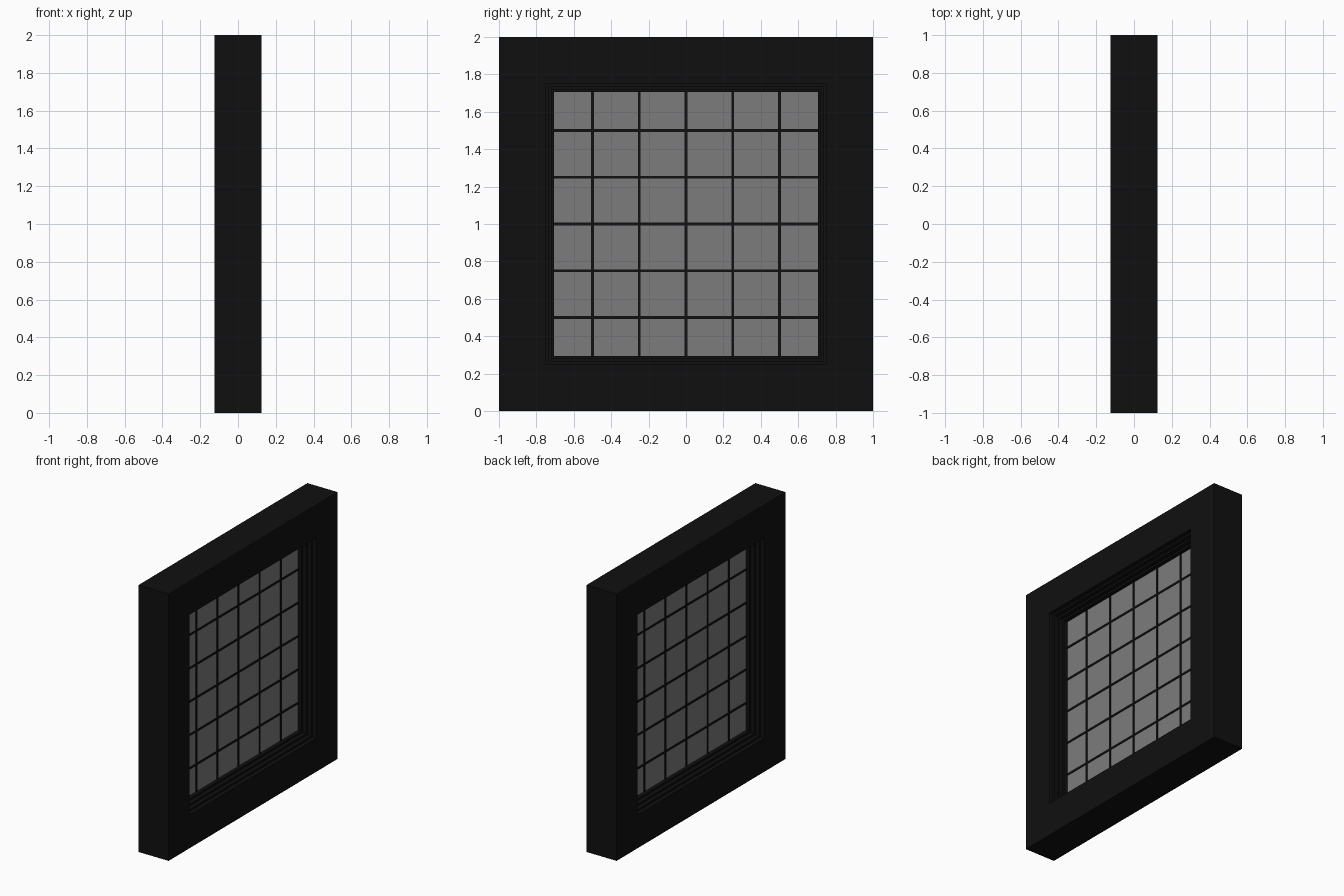
import bpy
import bmesh
from mathutils import Vector

cube = bpy.data.objects.get("Cube")
if cube:
    bpy.data.objects.remove(cube, do_unlink=True)


def make_material(name, value):
    mat = bpy.data.materials.new(name)
    mat.use_nodes = True
    colour = (value, value, value, 1)
    mat.diffuse_color = colour
    mat.node_tree.nodes["Principled BSDF"].inputs["Base Color"].default_value = colour
    return mat


black = make_material("black frame", 0.005)
grey = make_material("grey glass", 0.2)


def add_object(name, bm, mat):
    bmesh.ops.recalc_face_normals(bm, faces=bm.faces)
    mesh = bpy.data.meshes.new(name)
    bm.to_mesh(mesh)
    bm.free()
    mesh.materials.append(mat)
    obj = bpy.data.objects.new(name, mesh)
    bpy.context.collection.objects.link(obj)
    return obj


def box(name, size, centre, mat):
    bm = bmesh.new()
    bmesh.ops.create_cube(bm, size=1)
    bmesh.ops.scale(bm, vec=Vector(size), verts=bm.verts)
    bmesh.ops.translate(bm, vec=Vector(centre), verts=bm.verts)
    return add_object(name, bm, mat)


# Frame section as (half width, depth): a square bar with a stepped rebate on both faces
HALF, DEPTH, STEPS = 1.0, 0.125, 4
OPENING, STEP_IN = 0.75, 0.015
rebate = []
for i in range(STEPS):
    r = OPENING - i * STEP_IN
    rebate += [(r, DEPTH * (1 - i / STEPS)), (r, DEPTH * (1 - (i + 1) / STEPS))]
mirrored = [(r, -x) for r, x in reversed(rebate[:-1])]
section = [(HALF, DEPTH)] + rebate + mirrored + [(HALF, -DEPTH)]

# Sweep the section around the square with mitred corners
bm = bmesh.new()
corners = [(-1, -1), (1, -1), (1, 1), (-1, 1)]
rings = [[bm.verts.new((x, r * cy, HALF + r * cz)) for r, x in section]
         for cy, cz in corners]
count = len(section)
for a in range(4):
    here, after = rings[a], rings[(a + 1) % 4]
    for j in range(count):
        k = (j + 1) % count
        bm.faces.new((here[j], here[k], after[k], after[j]))
add_object("window_frame", bm, black)

# Glass pane
INNER = OPENING - (STEPS - 1) * STEP_IN
box("glass_pane", (0.006, 2 * INNER, 2 * INNER), (0, 0, HALF), grey)

# Glazing bars
BAR = 0.015
for i in range(-2, 3):
    offset = i * 0.25
    box(f"upright_bar_{i + 3}", (BAR, BAR, 2 * INNER), (0, offset, HALF), black)
    box(f"cross_bar_{i + 3}", (BAR, 2 * INNER, BAR), (0, 0, HALF + offset), black)
